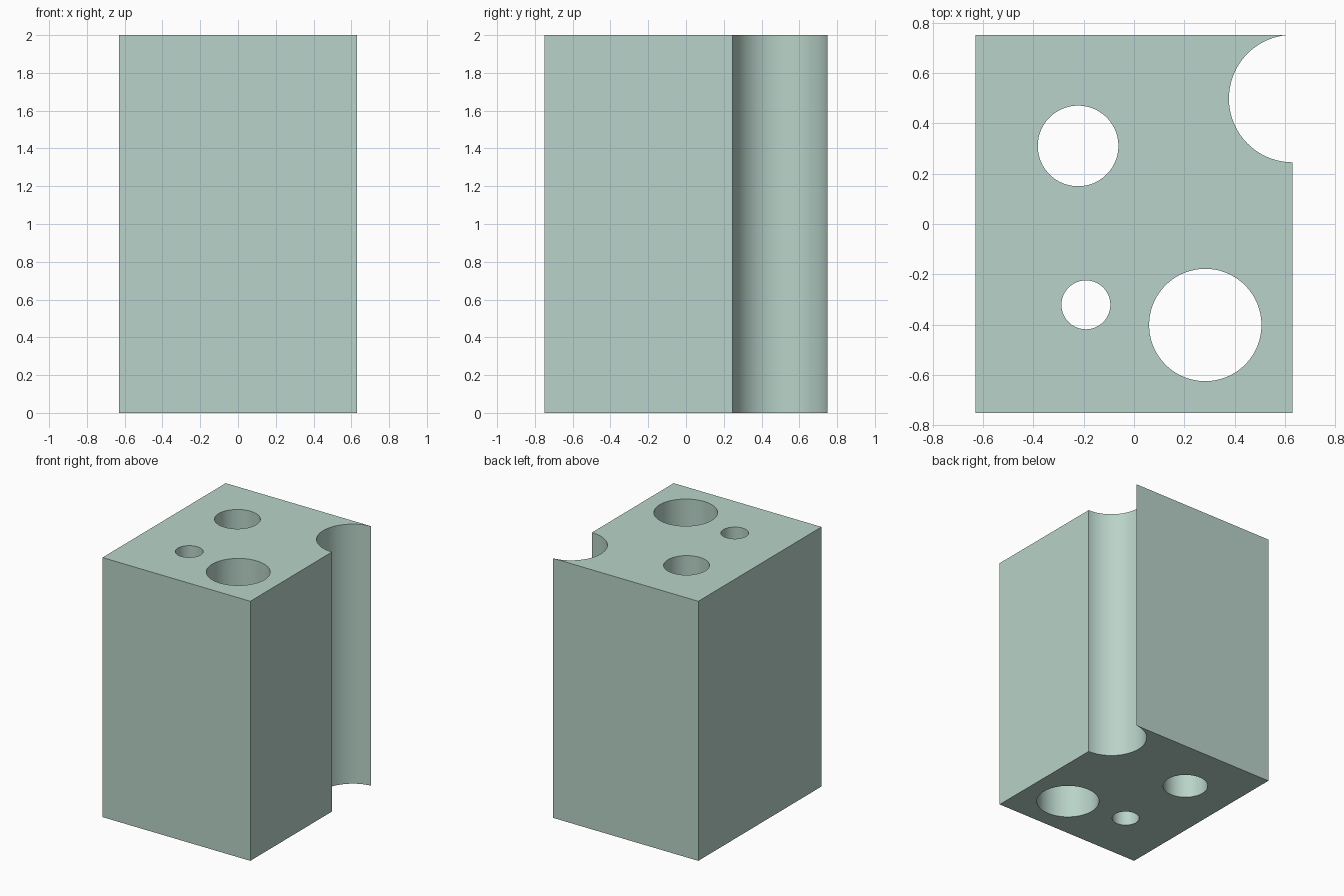
import bpy

if "Cube" in bpy.data.objects:
    bpy.data.objects.remove(bpy.data.objects["Cube"])

W, D, H = 1.26, 1.5, 2.0

# Main block
bpy.ops.mesh.primitive_cube_add(size=1, location=(0, 0, H / 2))
block = bpy.context.object
block.name = "drilled_block"
block.scale = (W, D, H)
bpy.ops.object.transform_apply(location=True, rotation=False, scale=True)


def bore(name, x, y, radius):
    """Cut a vertical round hole right through the block."""
    bpy.ops.mesh.primitive_cylinder_add(
        vertices=128, radius=radius, depth=H + 0.4, location=(x, y, H / 2))
    cutter = bpy.context.object
    cutter.name = name + "_cutter"
    cutter.hide_render = True
    mod = block.modifiers.new(name, 'BOOLEAN')
    mod.operation = 'DIFFERENCE'
    mod.solver = 'EXACT'
    mod.object = cutter
    bpy.context.view_layer.objects.active = block
    bpy.ops.object.modifier_apply(modifier=mod.name)
    bpy.data.objects.remove(cutter)


# Three through holes and the round bite out of the back right corner
bore("medium_hole", -0.222, 0.31, 0.16)
bore("small_hole", -0.191, -0.321, 0.097)
bore("large_hole", 0.283, -0.401, 0.223)
bore("corner_bite", 0.63, 0.498, 0.253)

# Smooth bores, crisp block edges
bpy.ops.object.select_all(action='DESELECT')
block.select_set(True)
bpy.context.view_layer.objects.active = block
bpy.ops.object.shade_smooth_by_angle()

# Sage green body
mat = bpy.data.materials.new("sage_green")
mat.diffuse_color = (0.48, 0.65, 0.58, 1)
mat.use_nodes = True
mat.node_tree.nodes["Principled BSDF"].inputs["Base Color"].default_value = mat.diffuse_color
block.data.materials.clear()
block.data.materials.append(mat)
